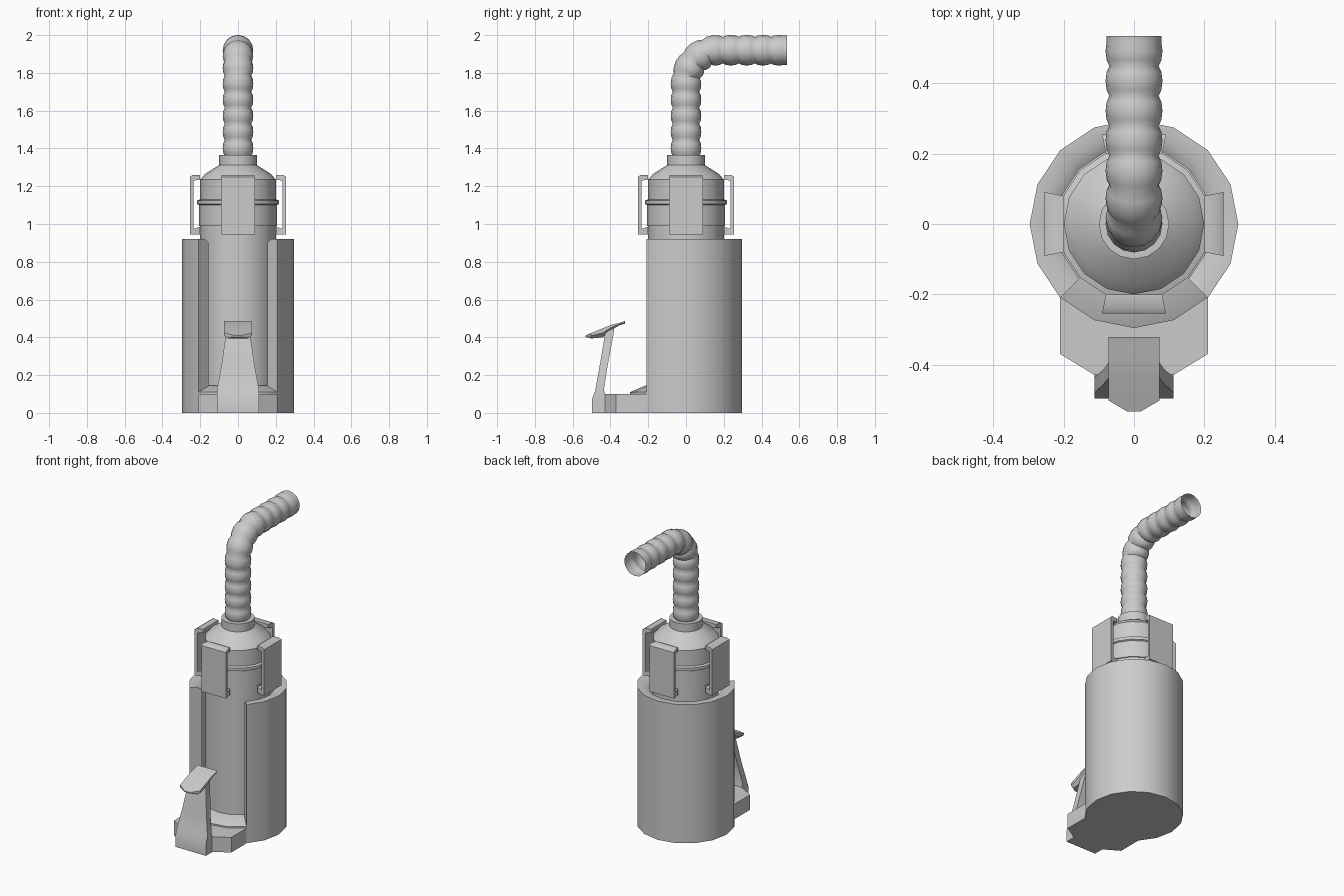
import bpy, bmesh
from math import pi, sin, cos, radians

if "Cube" in bpy.data.objects:
    bpy.data.objects.remove(bpy.data.objects["Cube"])


def make(name, verts, faces, angle=35):
    me = bpy.data.meshes.new(name)
    me.from_pydata(verts, [], faces)
    bm = bmesh.new()
    bm.from_mesh(me)
    bmesh.ops.remove_doubles(bm, verts=bm.verts, dist=1e-5)
    bmesh.ops.recalc_face_normals(bm, faces=bm.faces)
    bm.to_mesh(me)
    bm.free()
    ob = bpy.data.objects.new(name, me)
    bpy.context.collection.objects.link(ob)
    bpy.ops.object.select_all(action='DESELECT')
    ob.select_set(True)
    bpy.context.view_layer.objects.active = ob
    bpy.ops.object.shade_smooth_by_angle(angle=radians(angle))
    return ob


def loft(name, rings, closed_ring=True, caps=True, angle=35):
    n = len(rings[0])
    verts = [v for r in rings for v in r]
    faces = []
    for i in range(len(rings) - 1):
        for j in range(n if closed_ring else n - 1):
            k = (j + 1) % n
            faces.append((i * n + j, i * n + k, (i + 1) * n + k, (i + 1) * n + j))
    if caps:
        faces.append(tuple(range(n)))
        faces.append(tuple(range(len(verts) - n, len(verts))))
    return make(name, verts, faces, angle)


def lathe(name, profile, angle=35, sides=16):
    rings = [[(r * cos(2 * pi * k / sides), r * sin(2 * pi * k / sides), z)
              for k in range(sides)] for r, z in profile]
    return loft(name, rings, angle=angle)


# outer holder: three-quarter shell open at the front, 12 of 16 sides
shell_profile = [(0.297, 0), (0.297, 0.92), (0.25, 0.92), (0.22, 0.9), (0.22, 0)]
rings = []
for k in range(13):
    a = radians(-45 + 22.5 * k)
    rings.append([(r * cos(a), r * sin(a), z) for r, z in shell_profile])
loft("holder_shell", rings)

# holder floor with sloping rim
lathe("holder_floor", [(0.296, 0), (0.296, 0.11), (0.215, 0.145), (0.1, 0.145)])

# inner tank
lathe("tank", [(0.2, 0.12), (0.2, 1.0), (0.19, 1.01)])

# screw cap with ring, shoulder and hose collar
lathe("tank_cap", [(0.19, 0.99), (0.207, 0.99), (0.207, 1.1), (0.216, 1.105),
                   (0.216, 1.125), (0.2, 1.13), (0.2, 1.235), (0.175, 1.265),
                   (0.1, 1.312), (0.1, 1.365), (0.07, 1.365)])

# four clamps around the cap
clamp = [(0.2, 1.26), (0.24, 1.26), (0.255, 1.25), (0.255, 0.945), (0.2, 0.945),
         (0.2, 0.985), (0.235, 0.975), (0.235, 1.23), (0.2, 1.235)]
for i, side in enumerate(("right", "back", "left", "front")):
    rings = [[(r, s * (0.04 + 0.2 * r), z) for r, z in clamp] for s in (-1, 1)]
    loft("clamp_" + side, rings).rotation_euler.z = i * pi / 2

# ribbed hose: straight up, quarter bend, straight back, open end
START, BEND_Z, R, END_Y = 1.36, 1.75, 0.17, 0.535
up, arc = BEND_Z - START, R * pi / 2
total = up + arc + END_Y - R


def hose_point(s):
    if s < up:
        return 0, START + s, 0
    if s < up + arc:
        t = (s - up) / R
        return R - R * cos(t), BEND_Z + R * sin(t), t
    return R + s - up - arc, BEND_Z + R, pi / 2


ribs = 12
rings = []
for i in range(ribs):
    for f, r in ((0, 0.07), (0.2, 0.078), (0.5, 0.081), (0.8, 0.078)):
        rings.append(((i + f) / ribs * total, r))
rings.append((total, 0.079))
hose = []
for s, r in rings:
    y, z, t = hose_point(s)
    hose.append([(r * cos(a), y + r * sin(a) * cos(t), z - r * sin(a) * sin(t))
                 for a in (2 * pi * k / 16 for k in range(16))])
loft("hose", hose, caps=False, angle=50)

# foot platform in front of the holder
half = [(0.21, -0.15), (0.21, -0.37), (0.112, -0.43), (0.1, -0.47)]
outline = half + [(-x, y) for x, y in reversed(half)]
loft("foot_platform", [[(x, y, z) for x, y in outline] for z in (0, 0.1)])


# pedal arm rising from the platform, sections are (half width, front y, back y, z)
arm = [(0.112, -0.497, -0.42, 0), (0.112, -0.497, -0.42, 0.075),
       (0.112, -0.48, -0.435, 0.12), (0.088, -0.457, -0.415, 0.25),
       (0.065, -0.43, -0.385, 0.41), (0.06, -0.42, -0.38, 0.445)]
loft("pedal_arm", [[(-w, f, z), (w, f, z), (w, b, z), (-w, b, z)] for w, f, b, z in arm])

# tilted foot plate, sections are (half width, y, bottom z, top z)
plate = [(0.02, -0.533, 0.402, 0.41), (0.073, -0.502, 0.394, 0.423),
         (0.073, -0.44, 0.4, 0.448), (0.073, -0.39, 0.442, 0.468),
         (0.073, -0.35, 0.465, 0.477), (0.073, -0.322, 0.472, 0.487)]
loft("pedal_plate", [[(-w, y, t), (w, y, t), (w, y, (b + t) / 2), (w * 0.75, y, b),
                      (-w * 0.75, y, b), (-w, y, (b + t) / 2)] for w, y, b, t in plate])
